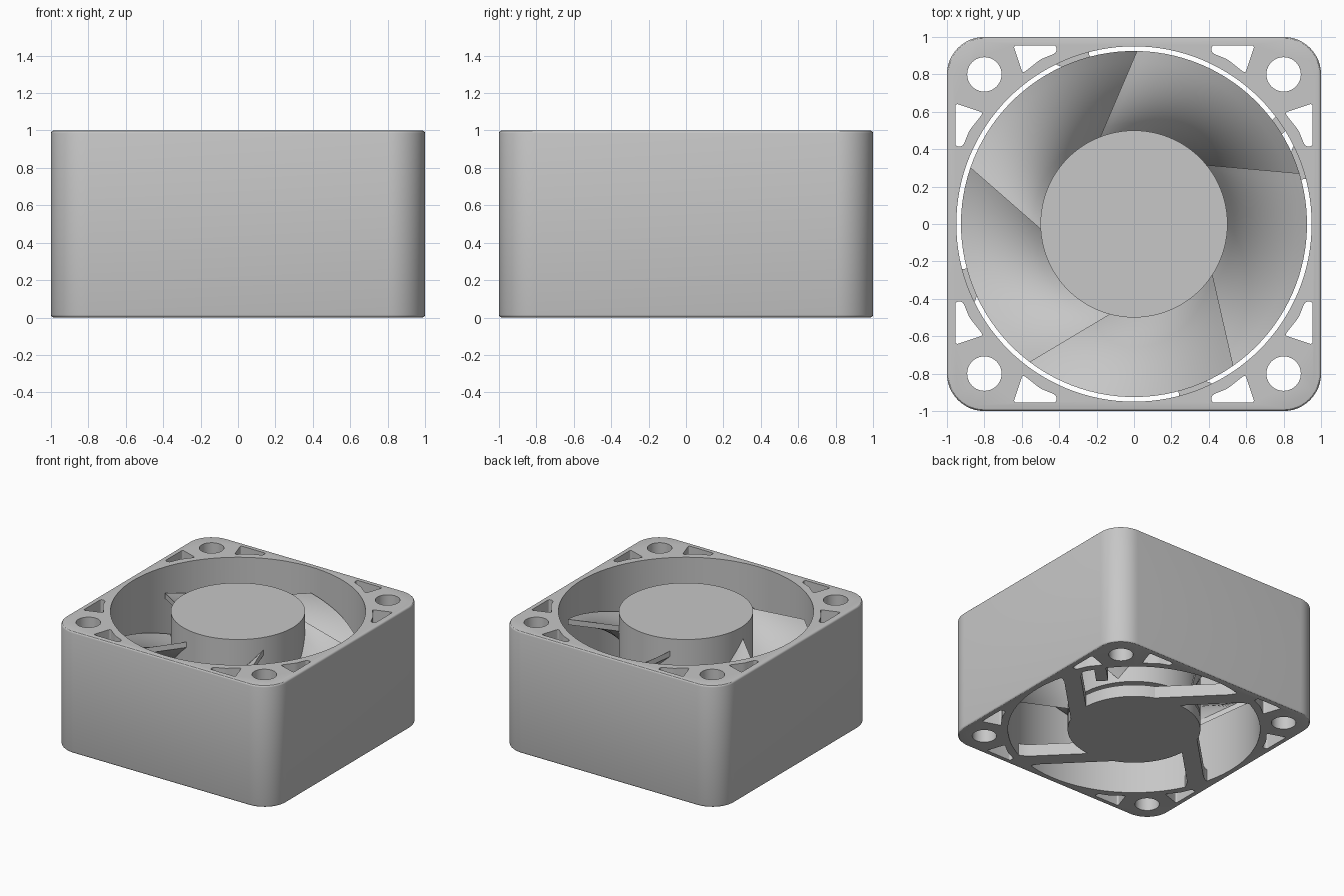
import bpy, bmesh
from math import sin, cos, pi, radians
from mathutils import Vector, Matrix

cube = bpy.data.objects.get("Cube")
if cube:
    bpy.data.objects.remove(cube, do_unlink=True)

grey = bpy.data.materials.new("grey plastic")
grey.use_nodes = True
COLOUR = (0.57, 0.57, 0.57, 1)
grey.diffuse_color = COLOUR
grey.node_tree.nodes["Principled BSDF"].inputs["Base Color"].default_value = COLOUR


def loft(bm, rings):
    """Closed solid through a list of equal-length rings."""
    loops = [[bm.verts.new(p) for p in ring] for ring in rings]
    n = len(loops[0])
    bm.faces.new(loops[0][::-1])
    bm.faces.new(loops[-1])
    for a, b in zip(loops, loops[1:]):
        for i in range(n):
            j = (i + 1) % n
            bm.faces.new((a[i], a[j], b[j], b[i]))


def prism(bm, outline, z0, z1, turn=0.0):
    m = Matrix.Rotation(turn, 3, 'Z')
    loft(bm, [[m @ Vector((p[0], p[1], z)) for p in outline] for z in (z0, z1)])


def circle(r, n, cx=0.0, cy=0.0):
    return [(cx + r * cos(2 * pi * i / n), cy + r * sin(2 * pi * i / n)) for i in range(n)]


def rounded(points, size, steps=5):
    """Soften every corner of a polygon."""
    pts = [Vector(p) for p in points]
    out = []
    for i, p in enumerate(pts):
        a = p + (pts[i - 1] - p).normalized() * size
        b = p + (pts[(i + 1) % len(pts)] - p).normalized() * size
        for k in range(steps + 1):
            t = k / steps
            out.append(a * (1 - t) ** 2 + p * 2 * t * (1 - t) + b * t * t)
    return out


def finish(bm, name, smooth=True):
    bmesh.ops.recalc_face_normals(bm, faces=bm.faces[:])
    mesh = bpy.data.meshes.new(name)
    bm.to_mesh(mesh)
    bm.free()
    mesh.materials.append(grey)
    obj = bpy.data.objects.new(name, mesh)
    bpy.context.collection.objects.link(obj)
    if smooth:
        shade(obj)
    return obj


def shade(obj):
    bpy.ops.object.select_all(action='DESELECT')
    obj.select_set(True)
    bpy.context.view_layer.objects.active = obj
    bpy.ops.object.shade_smooth_by_angle(angle=radians(30))


# Frame: rounded square block with softened top and bottom rims
def frame_ring(inset, z):
    r = 0.2 - inset
    ring = []
    for k in range(4):
        cx, cy = ((0.8, 0.8), (-0.8, 0.8), (-0.8, -0.8), (0.8, -0.8))[k]
        for i in range(13):
            a = (k + i / 12) * pi / 2
            ring.append((cx + r * cos(a), cy + r * sin(a), z))
    return ring


bm = bmesh.new()
SOFT = 0.015
levels = [(SOFT * (1 - sin(a)), SOFT * (1 - cos(a))) for a in (0, pi / 6, pi / 3, pi / 2)]
loft(bm, [frame_ring(i, z) for i, z in levels]
     + [frame_ring(i, 1 - z) for i, z in reversed(levels)])
frame = finish(bm, "frame", smooth=False)

# Cutter: bore, screw holes and weight-saving pockets
bm = bmesh.new()
prism(bm, circle(0.95, 128), -0.1, 1.1)
pocket = [(-0.645, 0.955), (-0.415, 0.955), (-0.415, 0.915), (-0.5, 0.88), (-0.595, 0.805)]
mirrored = [(-y, -x) for x, y in pocket]
for k in range(4):
    turn = k * pi / 2
    prism(bm, circle(0.092, 40, 0.8, 0.8), -0.1, 1.1, turn)
    for shape in (pocket, mirrored):
        prism(bm, rounded(shape, 0.018), -0.1, 1.1, turn)
cutter = finish(bm, "frame_cutter", smooth=False)
cutter.hide_render = True

cut = frame.modifiers.new("openings", 'BOOLEAN')
cut.operation = 'DIFFERENCE'
cut.solver = 'EXACT'
cut.object = cutter
bpy.context.view_layer.update()
cut_mesh = bpy.data.meshes.new_from_object(
    frame.evaluated_get(bpy.context.evaluated_depsgraph_get()))
frame.modifiers.clear()
frame.data = cut_mesh
bpy.data.objects.remove(cutter, do_unlink=True)
shade(frame)

# Motor base with four offset struts and a cable guide
bm = bmesh.new()
prism(bm, circle(0.5, 96), 0, 0.1)
finish(bm, "motor_base")

bm = bmesh.new()
strut = [(0.2, -0.46), (0.76, -0.46), (0.81, -0.47), (0.845, -0.5),
         (0.915, -0.3), (0.87, -0.32), (0.82, -0.33), (0.36, -0.33)]
for k in range(4):
    prism(bm, strut, 0, 0.1, pi / 4 + k * pi / 2)
finish(bm, "struts")

bm = bmesh.new()
prism(bm, [(0.75, -0.22), (0.94, -0.22), (0.955, -0.13), (0.75, -0.13)], 0, 0.1, pi / 4)
finish(bm, "cable_guide")

# Rotor: spindle, hub and five twisted blades
bm = bmesh.new()
prism(bm, circle(0.12, 32), 0.09, 0.15)
finish(bm, "spindle")

bm = bmesh.new()
prism(bm, circle(0.5, 96), 0.13, 1.0)
finish(bm, "rotor_hub")

BLADES, SPAN, THICK = 5, radians(75), 0.045
inner, outer = Vector((-0.185, 0.455)), Vector((0.016, 0.925))
SECTIONS, STEPS = 24, 8


def blade_section(u, turn):
    top = []
    drop = 0.8 * u + 0.2 * u * u
    for i in range(STEPS + 1):
        v = i / STEPS
        high, low = 0.9 - 0.1 * v, 0.2 + 0.25 * v
        p = inner.lerp(outer, v)
        point = Vector((p.x, p.y, high + (low - high) * drop))
        top.append(Matrix.Rotation(turn - SPAN * u, 3, 'Z') @ point)
    return top + [p - Vector((0, 0, THICK)) for p in reversed(top)]


bm = bmesh.new()
for k in range(BLADES):
    turn = k * 2 * pi / BLADES
    loft(bm, [blade_section(s / SECTIONS, turn) for s in range(SECTIONS + 1)])
finish(bm, "blades")
